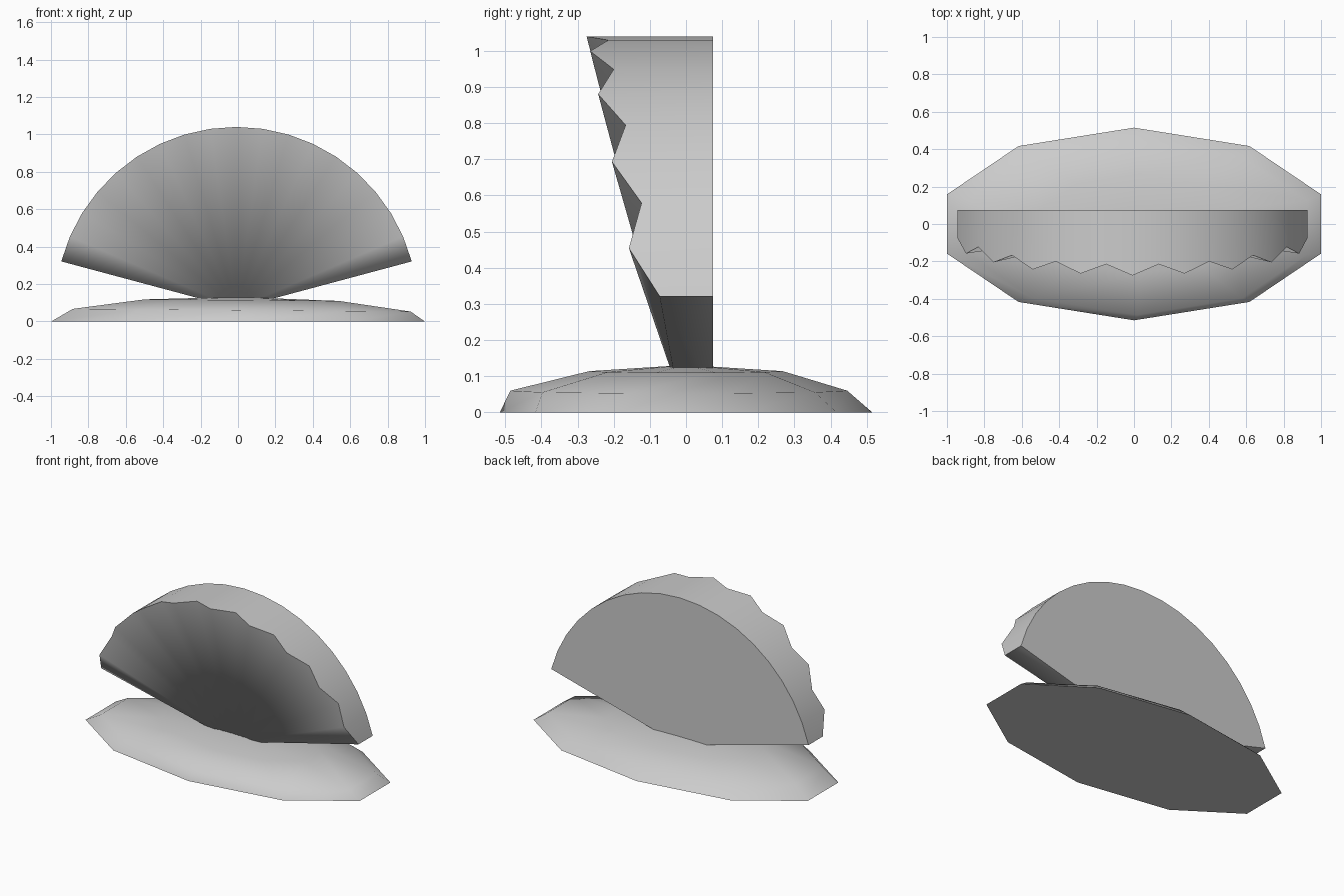
import bpy
import bmesh
import math

cube = bpy.data.objects.get("Cube")
if cube:
    bpy.data.objects.remove(cube, do_unlink=True)

grey = bpy.data.materials.new("plain grey")
grey.use_nodes = True
COLOUR = (0.6, 0.6, 0.6, 1)
grey.diffuse_color = COLOUR
grey.node_tree.nodes["Principled BSDF"].inputs["Base Color"].default_value = COLOUR


def finish(bm, name):
    """Turn the bmesh into a smooth object that keeps its hard rims."""
    bmesh.ops.recalc_face_normals(bm, faces=bm.faces)
    mesh = bpy.data.meshes.new(name)
    bm.to_mesh(mesh)
    bm.free()
    mesh.materials.append(grey)
    obj = bpy.data.objects.new(name, mesh)
    bpy.context.collection.objects.link(obj)
    bpy.ops.object.select_all(action="DESELECT")
    obj.select_set(True)
    bpy.context.view_layer.objects.active = obj
    bpy.ops.object.shade_smooth_by_angle(angle=math.radians(65))
    return obj


# Base: a ten-sided oval dome with a flat underside
SIDES = 10
bm = bmesh.new()
rings = []
for scale, z, dx, dy in ((1, 0, 0, 0), (0.905, 0.06, 0.02, -0.02), (0.52, 0.114, 0.02, 0)):
    ring = []
    for i in range(SIDES):
        a = math.radians(90) + math.tau * i / SIDES
        x = 1.05 * scale * math.cos(a) + dx
        tilt = -0.008 * x if z else 0
        ring.append(bm.verts.new((x, 0.515 * scale * math.sin(a) + dy, z + tilt)))
    rings.append(ring)
top = bm.verts.new((0, 0, 0.131))
bm.faces.new(rings[0])
for i in range(SIDES):
    j = (i + 1) % SIDES
    for low, high in zip(rings, rings[1:]):
        bm.faces.new((low[i], low[j], high[j], high[i]))
    bm.faces.new((rings[-1][i], rings[-1][j], top))
finish(bm, "base")

# Fan shell: flat back, pleated front whose ridges and valleys meet at the hinge
PLEATS = 18
RADIUS, HINGE_X, HINGE_Z, BACK_Y = 0.97, -0.008, 0.07, 0.075
ridge_depth = (0.158, 0.205, 0.243, 0.265, 0.275)
valley_depth = (0.073, 0.123, 0.167, 0.2, 0.215)
bm = bmesh.new()
front, back = [], []
for i in range(PLEATS + 1):
    a = math.radians(15 + 150 * i / PLEATS)
    x, z = HINGE_X + RADIUS * math.cos(a), HINGE_Z + RADIUS * math.sin(a)
    k = min(i, PLEATS - i)
    depth = (ridge_depth if k % 2 else valley_depth)[k // 2]
    front.append(bm.verts.new((x, -depth, z)))
    back.append(bm.verts.new((x, BACK_Y, z)))
hinge_front = bm.verts.new((HINGE_X, -0.026, HINGE_Z))
hinge_back = bm.verts.new((HINGE_X, BACK_Y, HINGE_Z))
for i in range(PLEATS):
    bm.faces.new((front[i], front[i + 1], hinge_front))
    bm.faces.new((front[i], front[i + 1], back[i + 1], back[i]))
bm.faces.new(back + [hinge_back])
for end in (0, -1):
    bm.faces.new((front[end], back[end], hinge_back, hinge_front))
finish(bm, "fan_shell")
